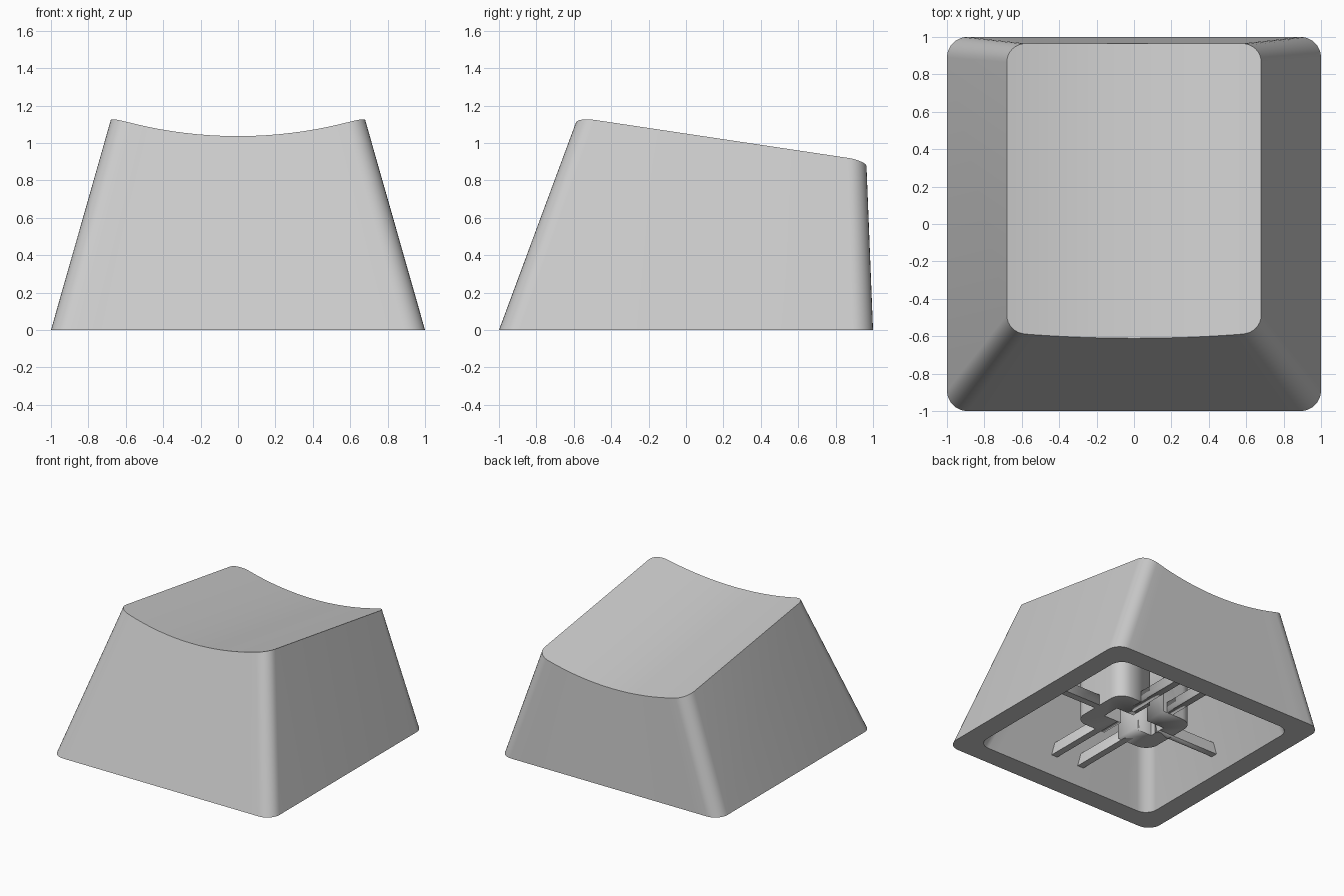
import bpy, bmesh, math

if "Cube" in bpy.data.objects:
    bpy.data.objects.remove(bpy.data.objects["Cube"])

grey = bpy.data.materials.new("grey_plastic")
grey.diffuse_color = (0.6, 0.6, 0.6, 1)
grey.use_nodes = True
grey.node_tree.nodes["Principled BSDF"].inputs["Base Color"].default_value = grey.diffuse_color


def finish(name, bm):
    bmesh.ops.recalc_face_normals(bm, faces=bm.faces)
    mesh = bpy.data.meshes.new(name)
    bm.to_mesh(mesh)
    bm.free()
    mesh.materials.append(grey)
    ob = bpy.data.objects.new(name, mesh)
    bpy.context.collection.objects.link(ob)
    bpy.context.view_layer.objects.active = ob
    ob.select_set(True)
    bpy.ops.object.shade_smooth_by_angle(angle=math.radians(30))
    ob.select_set(False)
    return ob


def rounded_rect(a, y0, y1, r, straight=16, arc=8):
    """Front half left to right, then the back half right to left."""
    half = []                                   # (x, distance in from the edge)
    for i in range(arc + 1):
        t = math.pi / 2 * i / arc
        half.append((-a + r - r * math.cos(t), r - r * math.sin(t)))
    for i in range(1, straight):
        half.append(((a - r) * (2 * i / straight - 1), 0))
    half += [(-x, d) for x, d in half[arc::-1]]
    return [(x, y0 + d) for x, d in half] + [(x, y1 - d) for x, d in half[::-1]]


def dish(x, y, drop):
    """Cylindrical scoop that tilts down towards the back."""
    return 0.945 - 0.15 * y + 2.25 - math.sqrt(2.25 ** 2 - x * x) - drop


def shell(bm, base, top, drop):
    """Walls and scooped top of one skin; returns its open bottom ring."""
    low = [bm.verts.new((x, y, 0)) for x, y in base]
    high = []
    for x, y in top:
        if y < 0:                               # front edge bows with the scoop
            y -= 0.024 * max(0, 1 - (x / 0.6) ** 2)
        high.append(bm.verts.new((x, y, dish(x, y, drop))))
    n = len(low)
    m = n // 2
    for i in range(n):
        j = (i + 1) % n
        if i == m - 1:                          # long side walls are two triangles
            bm.faces.new((low[i], low[j], high[i]))
            bm.faces.new((low[j], high[j], high[i]))
        elif i == n - 1:
            bm.faces.new((low[i], low[j], high[j]))
            bm.faces.new((low[i], high[j], high[i]))
        else:
            bm.faces.new((low[i], low[j], high[j], high[i]))
    for i in range(m - 1):                      # top strips run front to back
        bm.faces.new((high[i], high[i + 1], high[n - 2 - i], high[n - 1 - i]))
    return low


def box(name, x0, x1, y0, y1, z0, z1):
    bm = bmesh.new()
    bmesh.ops.create_cube(bm, size=1)
    for v in bm.verts:
        v.co = (x1 if v.co.x > 0 else x0, y1 if v.co.y > 0 else y0, z1 if v.co.z > 0 else z0)
    return finish(name, bm)


# Hollow cap: outer skin, inner skin and the flat rim between them
bm = bmesh.new()
outer = shell(bm, rounded_rect(1, -1, 1, 0.11), rounded_rect(0.68, -0.587, 0.965, 0.1), 0)
inner = shell(bm, rounded_rect(0.833, -0.833, 0.833, 0.1),
              rounded_rect(0.51, -0.44, 0.80, 0.1), 0.11)
for i in range(len(outer)):
    j = (i + 1) % len(outer)
    bm.faces.new((outer[i], outer[j], inner[j], inner[i]))
finish("cap_shell", bm)

# Stem post hanging from the ceiling
STEM_Z = 0.133
bm = bmesh.new()
outline = rounded_rect(0.361, -0.267, 0.267, 0.111, straight=2)
face = bm.faces.new([bm.verts.new((x, y, STEM_Z)) for x, y in outline])
top = bmesh.ops.extrude_face_region(bm, geom=[face])["geom"]
bmesh.ops.translate(bm, vec=(0, 0, 0.745),
                    verts=[g for g in top if isinstance(g, bmesh.types.BMVert)])
parts = [finish("stem", bm)]

# Thin ribs that tie the stem to the walls
RIB = (STEM_Z, STEM_Z + 0.089)
for side, s in (("left", -1), ("right", 1)):
    c = s * 0.128
    parts.append(box("long_rib_" + side, c - 0.028, c + 0.028, -0.85, 0.85, *RIB))
parts.append(box("cross_rib", -0.85, 0.85, -0.028, 0.028, *RIB))

# Cross-shaped socket cut into the stem and ribs
cutters = [box("socket_cutter_x", -0.23, 0.23, -0.073, 0.073, 0.05, 0.577),
           box("socket_cutter_y", -0.068, 0.068, -0.3, 0.3, 0.05, 0.577)]
for cutter in cutters:
    cutter.hide_render = True
    cutter.display_type = 'WIRE'
for part in parts:
    for cutter in cutters:
        mod = part.modifiers.new("socket", 'BOOLEAN')
        mod.object = cutter
        mod.operation = 'DIFFERENCE'
        mod.solver = 'EXACT'
